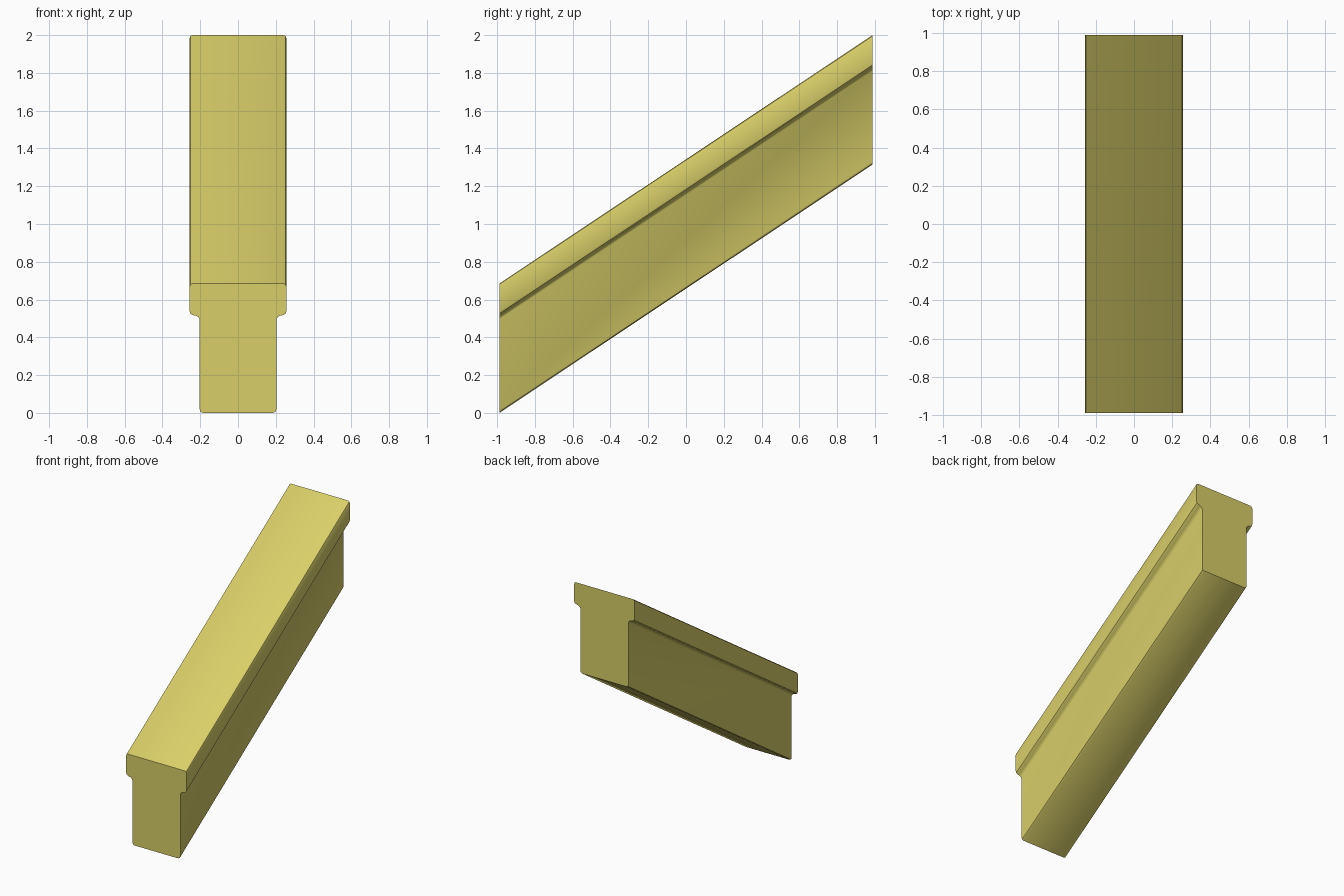
import bpy, bmesh

if "Cube" in bpy.data.objects:
    bpy.data.objects.remove(bpy.data.objects["Cube"])

# Sloped rail: T-shaped cross-section swept upward from front to back
HALF_LENGTH = 0.988
RISE = 1.315

# Right half of the cross-section, bottom to top (x, z)
half = [(0.185, 0.0), (0.198, 0.006), (0.203, 0.02),
        (0.203, 0.495), (0.211, 0.508), (0.225, 0.515),
        (0.240, 0.518), (0.252, 0.526), (0.256, 0.54),
        (0.256, 0.668), (0.252, 0.680), (0.242, 0.685)]
profile = half + [(-x, z) for x, z in reversed(half)]

bm = bmesh.new()
front = [bm.verts.new((x, -HALF_LENGTH, z)) for x, z in profile]
back = [bm.verts.new((x, HALF_LENGTH, z + RISE)) for x, z in profile]
n = len(profile)
for i in range(n):
    j = (i + 1) % n
    bm.faces.new((front[i], front[j], back[j], back[i]))
# End caps
bm.faces.new(front)
bm.faces.new(back)
bmesh.ops.recalc_face_normals(bm, faces=bm.faces)

mesh = bpy.data.meshes.new("sloped_rail")
bm.to_mesh(mesh)
bm.free()
rail = bpy.data.objects.new("sloped_rail", mesh)
bpy.context.collection.objects.link(rail)

# Paint
paint = bpy.data.materials.new("olive yellow")
paint.diffuse_color = (0.69, 0.62, 0.14, 1)
paint.use_nodes = True
paint.node_tree.nodes["Principled BSDF"].inputs["Base Color"].default_value = paint.diffuse_color
mesh.materials.append(paint)

# Smooth the rounded corners, keep ends crisp
bpy.context.view_layer.objects.active = rail
rail.select_set(True)
bpy.ops.object.shade_smooth_by_angle(angle=0.7)
